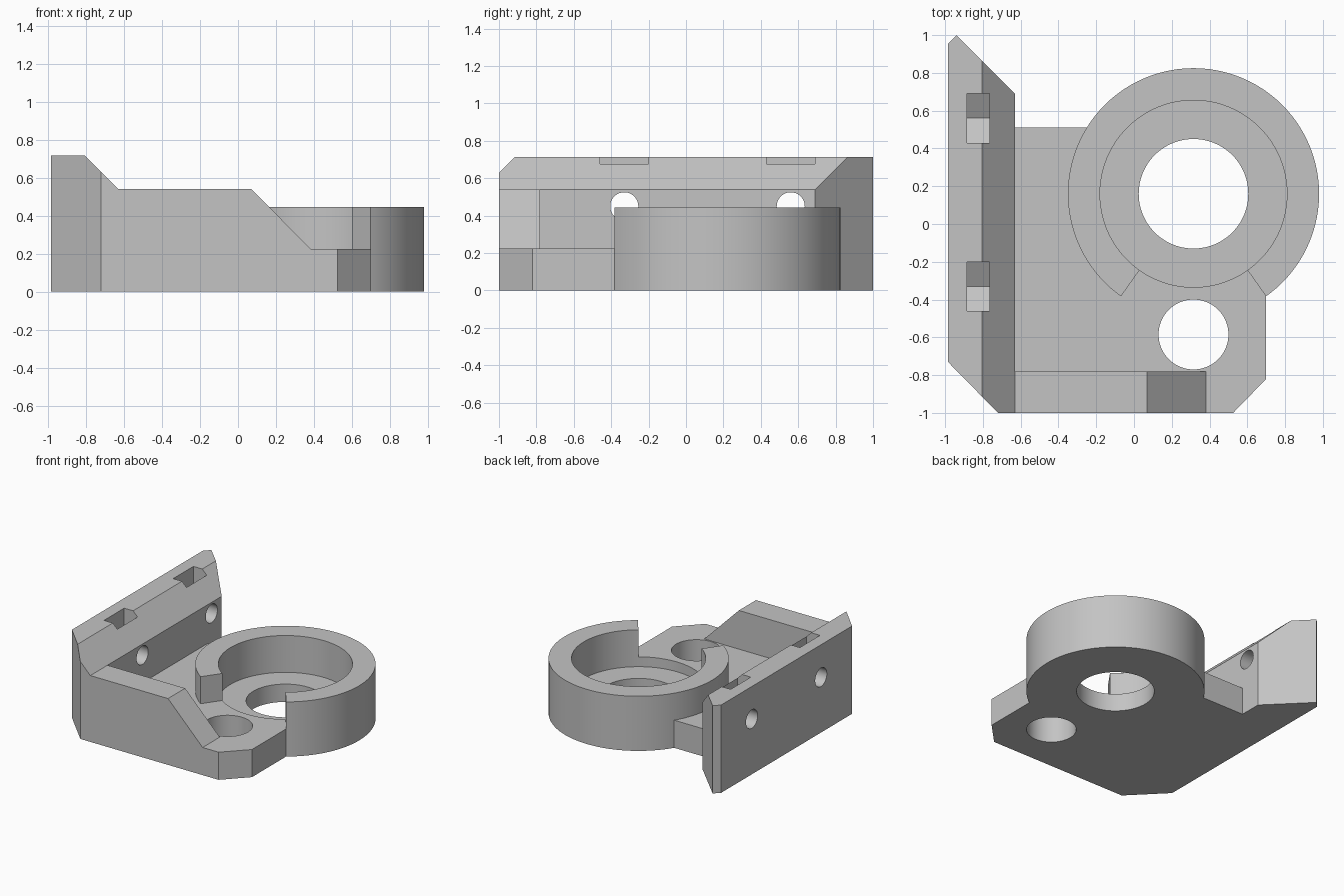
import bpy, bmesh, math
from mathutils import Matrix, Vector

if "Cube" in bpy.data.objects:
    bpy.data.objects.remove(bpy.data.objects["Cube"], do_unlink=True)

grey = bpy.data.materials.new("light_grey")
grey.use_nodes = True
colour = (0.55, 0.55, 0.55, 1)
grey.diffuse_color = colour
grey.node_tree.nodes["Principled BSDF"].inputs["Base Color"].default_value = colour


def prism(name, points, lo, hi, axis="z"):
    """Extrude a closed 2D outline from lo to hi along an axis."""
    place = {"z": lambda a, b: (a, b, lo), "y": lambda a, b: (a, lo, b),
             "x": lambda a, b: (lo, a, b)}[axis]
    step = Vector([(hi - lo) * (axis == k) for k in "xyz"])
    bm = bmesh.new()
    face = bm.faces.new([bm.verts.new(place(a, b)) for a, b in points])
    new = bmesh.ops.extrude_face_region(bm, geom=[face])["geom"]
    bmesh.ops.translate(bm, vec=step, verts=[v for v in new if isinstance(v, bmesh.types.BMVert)])
    bmesh.ops.recalc_face_normals(bm, faces=bm.faces)
    mesh = bpy.data.meshes.new(name)
    bm.to_mesh(mesh)
    bm.free()
    mesh.materials.append(grey)
    obj = bpy.data.objects.new(name, mesh)
    bpy.context.collection.objects.link(obj)
    return obj


def circle(cx, cy, r, n=96, turn=0):
    return [(cx + r * math.cos(math.tau * i / n + turn),
             cy + r * math.sin(math.tau * i / n + turn)) for i in range(n)]


def combine(target, tool, operation):
    """Apply a boolean and discard the tool."""
    tool.hide_render = True
    mod = target.modifiers.new(tool.name, "BOOLEAN")
    mod.operation, mod.solver, mod.object = operation, "EXACT", tool
    bpy.context.view_layer.objects.active = target
    bpy.ops.object.modifier_apply(modifier=mod.name)
    bpy.data.objects.remove(tool, do_unlink=True)


FLOOR, TOP, STEP = 0.225, 0.715, 0.54
RX, RY, RING_R = 0.315, 0.16, 0.665

# Base plate, side wall and front wall, trimmed to one chamfered footprint
body = prism("clamp_bracket", [(-1.2, -1.2), (1.2, -1.2), (1.2, 0.51), (-1.2, 0.51)], -0.1, FLOOR)
side = prism("side_wall", [(-1.1, -0.2), (-0.63, -0.2), (-0.63, STEP), (-0.805, TOP), (-1.1, TOP)],
             -1.3, 1.1, "y")
front = prism("front_wall", [(-0.9, 0.1), (0.505, 0.1), (0.07, STEP), (-0.9, STEP)], -1.1, -0.78, "y")
combine(body, side, "UNION")
combine(body, front, "UNION")
footprint = prism("footprint", [(-0.985, -0.73), (-0.72, -1), (0.525, -1), (0.70, -0.82), (0.70, 0.51),
                                (-0.63, 0.51), (-0.63, 0.69), (-0.94, 1), (-0.985, 0.955)], 0, 1)
combine(body, footprint, "INTERSECT")

# Open ring with a wedge gap facing the front
ring = prism("ring", circle(RX, RY, RING_R), 0, 0.445)
gap = prism("gap", [(RX, RY), (RX - 0.70, RY - 0.99), (RX + 0.70, RY - 0.99)], FLOOR, 0.8)
combine(ring, gap, "DIFFERENCE")
combine(body, ring, "UNION")

# Bearing pocket, shaft hole and front hole
for name, y, r, z in (("pocket", RY, 0.495, 0.145), ("shaft_hole", RY, 0.29, -0.3),
                      ("front_hole", -0.585, 0.185, -0.3)):
    combine(body, prism(name, circle(RX, y, r), z, 0.9), "DIFFERENCE")

# Screw holes through the side wall and nut slots open at the top
for y in (-0.33, 0.56):
    screw = prism("screw_hole", circle(y, 0.45, 0.075, 48), -1.2, -0.5, "x")
    combine(body, screw, "DIFFERENCE")
    slot = prism("nut_slot", [(y, 0.30), (y + 0.13, 0.375), (y + 0.13, 0.9),
                              (y - 0.13, 0.9), (y - 0.13, 0.375)], -0.885, -0.765, "x")
    combine(body, slot, "DIFFERENCE")

# Smooth curved walls, crisp edges
bpy.ops.object.select_all(action="DESELECT")
body.select_set(True)
bpy.context.view_layer.objects.active = body
bpy.ops.object.shade_smooth_by_angle(angle=math.radians(25))
